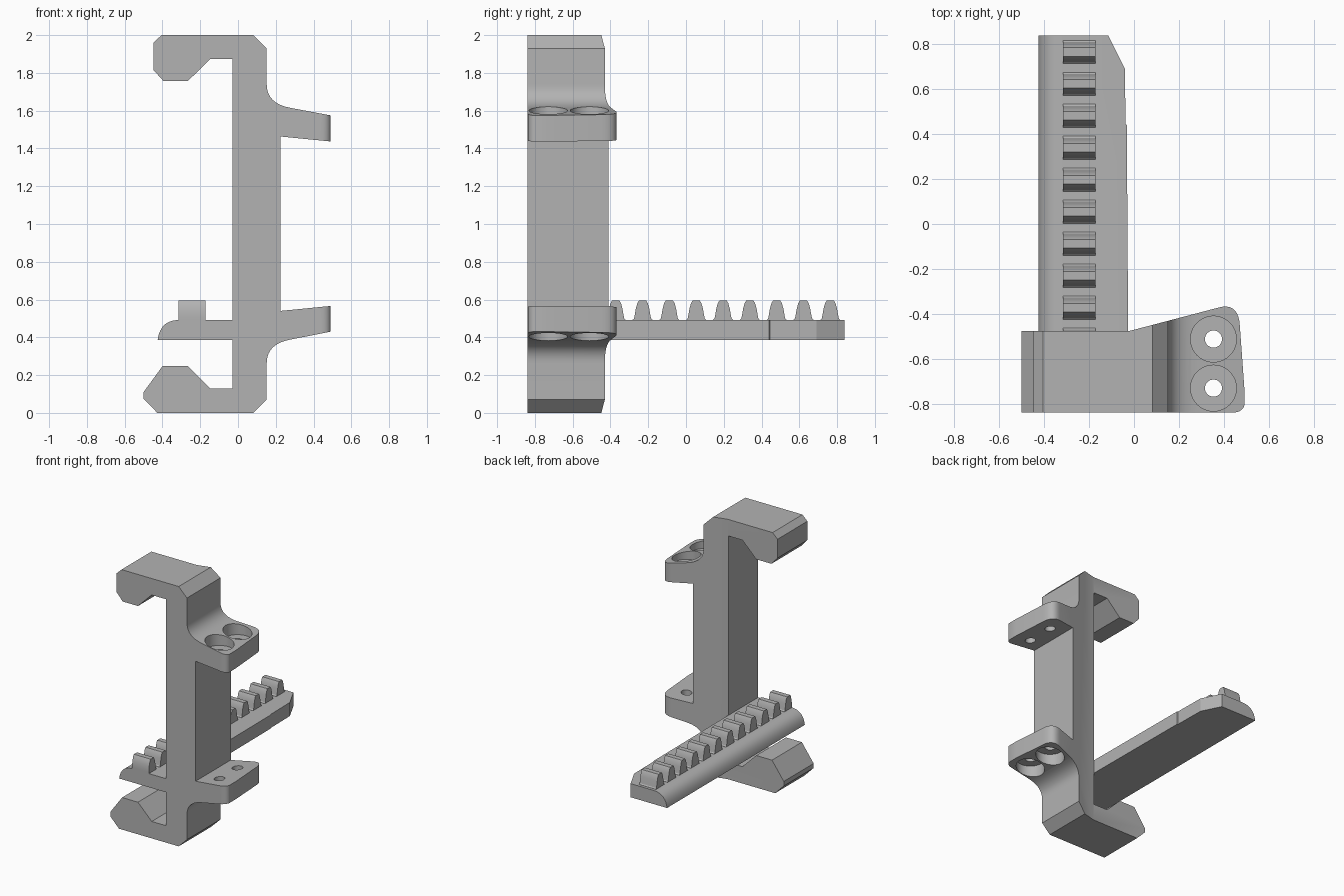
import bpy, bmesh, math
from mathutils import Vector

cube = bpy.data.objects.get("Cube")
if cube:
    bpy.data.objects.remove(cube, do_unlink=True)

grey = bpy.data.materials.new("matte grey")
grey.use_nodes = True
colour = (0.45, 0.45, 0.45, 1)
grey.diffuse_color = colour
grey.node_tree.nodes["Principled BSDF"].inputs["Base Color"].default_value = colour

END = 0.838  # half of the overall depth


def prism(name, points, axis, low, high):
    """Extrude a 2D outline along an axis: 'x' uses (y,z), 'y' (x,z), 'z' (x,y)."""
    place = {"x": lambda a, b, t: (t, a, b),
             "y": lambda a, b, t: (a, t, b),
             "z": lambda a, b, t: (a, b, t)}[axis]
    bm = bmesh.new()
    face = bm.faces.new([bm.verts.new(place(a, b, low)) for a, b in points])
    moved = bmesh.ops.extrude_face_region(bm, geom=[face])["geom"]
    verts = [v for v in moved if isinstance(v, bmesh.types.BMVert)]
    bmesh.ops.translate(bm, verts=verts, vec=Vector(place(0, 0, high - low)))
    bmesh.ops.recalc_face_normals(bm, faces=bm.faces)
    mesh = bpy.data.meshes.new(name)
    bm.to_mesh(mesh)
    bm.free()
    mesh.materials.append(grey)
    obj = bpy.data.objects.new(name, mesh)
    bpy.context.collection.objects.link(obj)
    return obj


def combine(target, other, operation):
    """Apply a boolean and remove the helper."""
    mod = target.modifiers.new(operation.lower(), "BOOLEAN")
    mod.operation, mod.solver, mod.object = operation, "EXACT", other
    bpy.context.view_layer.objects.active = target
    bpy.ops.object.modifier_apply(modifier=mod.name)
    bpy.data.objects.remove(other, do_unlink=True)


def curve(p0, p1, p2, steps=10):
    """Rounded corner from p0 to p2 bending towards p1."""
    p0, p1, p2 = Vector(p0), Vector(p1), Vector(p2)
    ts = [i / steps for i in range(steps + 1)]
    return [tuple(p0 * (1 - t) ** 2 + p1 * 2 * t * (1 - t) + p2 * t * t) for t in ts]


def circle(x, y, r, n=40):
    return [(x + r * math.cos(math.tau * i / n), y + r * math.sin(math.tau * i / n))
            for i in range(n)]


def smooth(obj):
    bpy.ops.object.select_all(action="DESELECT")
    obj.select_set(True)
    bpy.context.view_layer.objects.active = obj
    bpy.ops.object.shade_smooth_by_angle(angle=math.radians(25))


# Bracket: side profile with two hooks and two sloping ears
profile = [(-0.447, 1.96), (-0.405, 2), (0.082, 2), (0.152, 1.93)]
profile += curve((0.152, 1.74), (0.152, 1.638), (0.277, 1.615))
profile += [(0.49, 1.575), (0.49, 1.437), (0.226, 1.463),
            (0.226, 0.54), (0.49, 0.566), (0.49, 0.43)]
profile += curve((0.277, 0.388), (0.152, 0.365), (0.152, 0.263))
profile += [(0.152, 0.07), (0.082, 0), (-0.427, 0), (-0.5, 0.075), (-0.5, 0.11),
            (-0.4, 0.247), (-0.265, 0.247), (-0.148, 0.13), (-0.028, 0.13),
            (-0.028, 1.873), (-0.148, 1.873), (-0.265, 1.757), (-0.395, 1.757),
            (-0.447, 1.815)]
bracket = prism("bracket", profile, "y", -0.95, -0.2)

# Plan outline trims the back slope and rounds the ear corners
plan = [(-0.6, -END)]
plan += curve((0.435, -END), (0.5, -END), (0.493, -0.77))
plan += curve((0.47, -0.45), (0.463, -0.35), (0.38, -0.37))
plan += [(-0.02, -0.475), (-0.6, -0.475)]
combine(bracket, prism("plan_cutter", plan, "z", -0.2, 2.2), "INTERSECT")

# Counterbored screw holes in both ears
for y in (-0.511, -0.729):
    for low, high in ((1.53, 1.7), (0.3, 0.475)):
        combine(bracket, prism("bore", circle(0.353, y, 0.102), "z", low, high), "DIFFERENCE")
    for low, high in ((1.3, 1.7), (0.3, 0.7)):
        combine(bracket, prism("hole", circle(0.353, y, 0.038), "z", low, high), "DIFFERENCE")

# Rail: quarter-round section trimmed to a tapering plan
section = [(0.1, 0.387), (-0.425, 0.387)]
section += curve((-0.423, 0.4), (-0.405, 0.492), (-0.31, 0.492))
section += [(0.1, 0.492)]
rail = prism("rail", section, "y", -END, END)
rail_plan = [(-0.6, -1), (0.02, -1), (0.02, -0.49), (-0.026, -0.475), (-0.032, 0.44),
             (-0.037, 0.445), (-0.041, 0.69), (-0.115, END), (-0.115, 1), (-0.6, 1)]
combine(rail, prism("rail_cutter", rail_plan, "z", 0.2, 0.7), "INTERSECT")
combine(bracket, rail, "UNION")
smooth(bracket)

# Row of rack teeth along the rail
half = [(0.052, 0.485), (0.052, 0.493), (0.045, 0.5), (0.041, 0.52),
        (0.036, 0.55), (0.028, 0.58), (0.019, 0.595)]
outline = half + [(-y, z) for y, z in reversed(half)]
for i in range(12):
    centre = 0.764 - 0.142 * i
    points = [(max(y + centre, -END), z) for y, z in outline]
    smooth(prism(f"rack_tooth_{i + 1}", points, "x", -0.315, -0.172))
